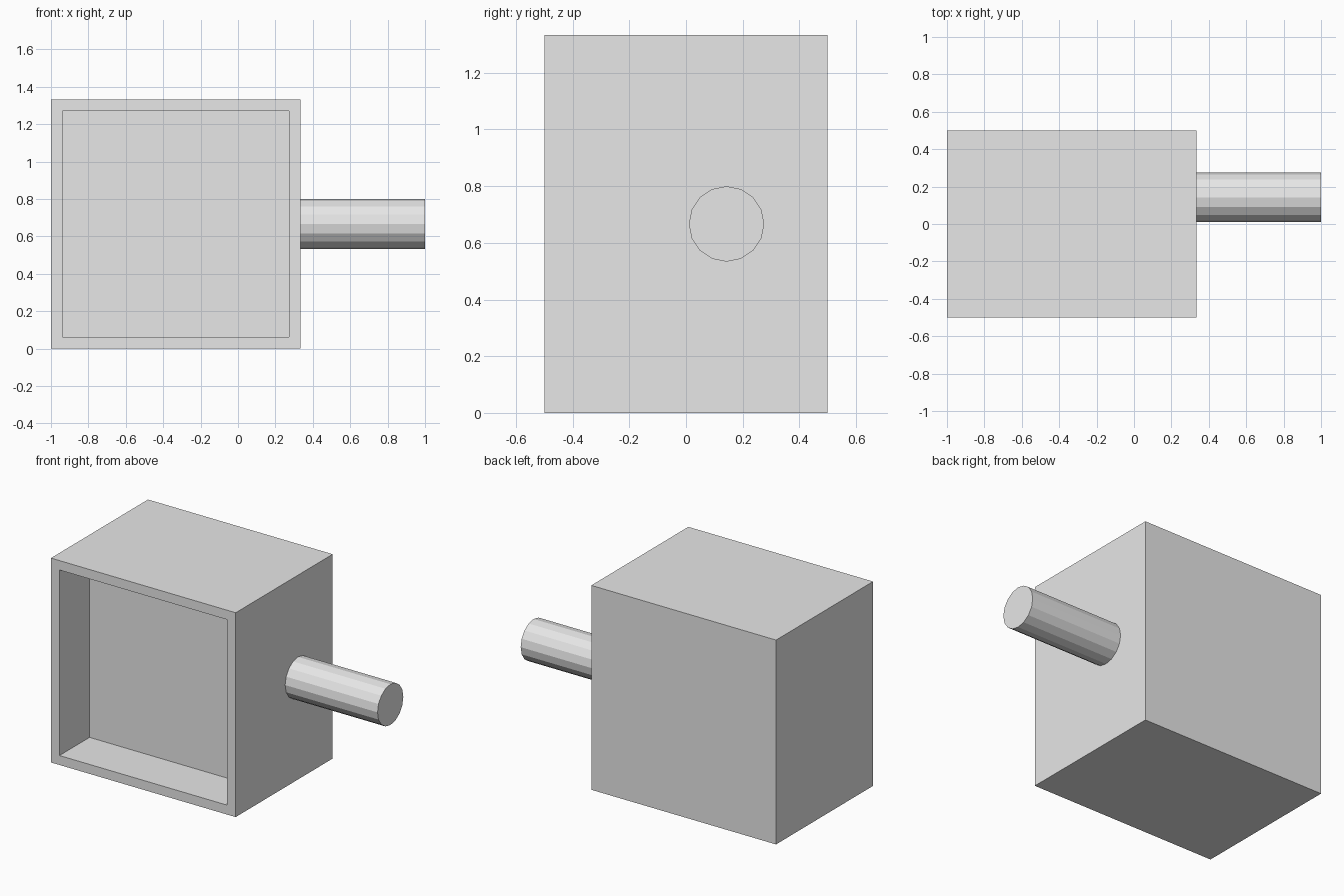
import bpy, bmesh, math
from mathutils import Matrix, Vector

if "Cube" in bpy.data.objects:
    bpy.data.objects.remove(bpy.data.objects["Cube"])

grey = bpy.data.materials.new("light_grey")
grey.diffuse_color = (0.8, 0.8, 0.8, 1)
grey.use_nodes = True
grey.node_tree.nodes["Principled BSDF"].inputs["Base Color"].default_value = grey.diffuse_color


def add_object(name, bm):
    bmesh.ops.recalc_face_normals(bm, faces=bm.faces)
    mesh = bpy.data.meshes.new(name)
    bm.to_mesh(mesh)
    bm.free()
    mesh.materials.append(grey)
    obj = bpy.data.objects.new(name, mesh)
    bpy.context.collection.objects.link(obj)
    return obj


# Box body with a recessed square front
SIZE = 4 / 3
bm = bmesh.new()
bmesh.ops.create_cube(bm, size=1, matrix=Matrix.Translation((-1 / 3, 0, SIZE / 2))
                      @ Matrix.Diagonal((SIZE, 1, SIZE, 1)))
bm.normal_update()
front = min(bm.faces, key=lambda f: f.calc_center_median().y)
bmesh.ops.inset_region(bm, faces=[front], thickness=0.087)
# Push the panel straight back with new side walls
walls = bmesh.ops.extrude_face_region(bm, geom=[front])
panel_verts = [v for v in walls["geom"] if isinstance(v, bmesh.types.BMVert)]
bmesh.ops.translate(bm, verts=panel_verts, vec=Vector((0, 0.31, 0)))
if front.is_valid:
    bmesh.ops.delete(bm, geom=[front], context="FACES_ONLY")
add_object("box_body", bm)

# Sixteen-sided peg on the right side
LENGTH = 2 / 3
bm = bmesh.new()
bmesh.ops.create_cone(bm, cap_ends=True, segments=16, radius1=0.133, radius2=0.133,
                      depth=LENGTH,
                      matrix=Matrix.Translation((1 - LENGTH / 2, 0.143, SIZE / 2))
                      @ Matrix.Rotation(math.pi / 2, 4, "Y"))
add_object("side_peg", bm)
